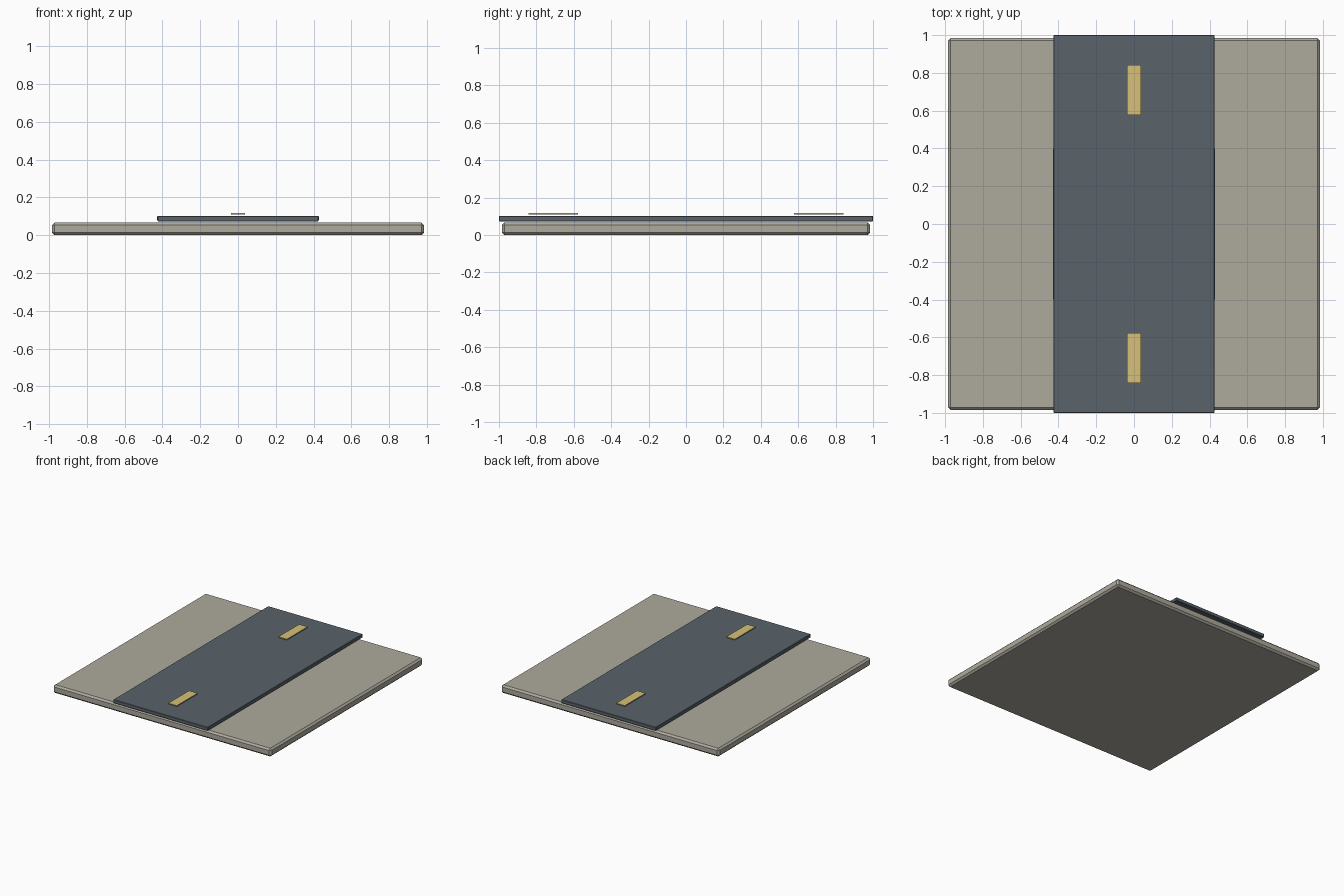
import bpy

if "Cube" in bpy.data.objects:
    bpy.data.objects.remove(bpy.data.objects["Cube"])


def material(name, rgb):
    m = bpy.data.materials.new(name)
    m.diffuse_color = (*rgb, 1)
    m.use_nodes = True
    m.node_tree.nodes["Principled BSDF"].inputs["Base Color"].default_value = m.diffuse_color
    return m


def slab(name, half_x, y0, y1, z0, z1, mat, bevel=0):
    bpy.ops.mesh.primitive_cube_add(size=1, location=(0, (y0 + y1) / 2, (z0 + z1) / 2))
    ob = bpy.context.object
    ob.name = name
    ob.scale = (2 * half_x, y1 - y0, z1 - z0)
    bpy.ops.object.transform_apply(location=False, rotation=False, scale=True)
    ob.data.materials.append(mat)
    if bevel:
        b = ob.modifiers.new("chamfer", "BEVEL")
        b.width = bevel
        b.segments = 1
    return ob


stone = material("stone", (0.42, 0.40, 0.34))
asphalt = material("asphalt", (0.10, 0.125, 0.145))
paint = material("paint", (0.68, 0.53, 0.19))

# Chamfered ground tile
slab("ground_tile", 0.985, -0.985, 0.985, 0, 0.067, stone, 0.014)

# Road surface with its slightly wider middle section
slab("road", 0.427, -1, 1, 0.073, 0.102, asphalt, 0.003)
slab("road_middle", 0.428, -0.4, 0.4, 0.079, 0.1, asphalt)

# Lane dashes at each end
for side, y in (("front", -0.71), ("back", 0.71)):
    slab(f"lane_dash_{side}", 0.038, y - 0.133, y + 0.133, 0.109, 0.117, paint)
